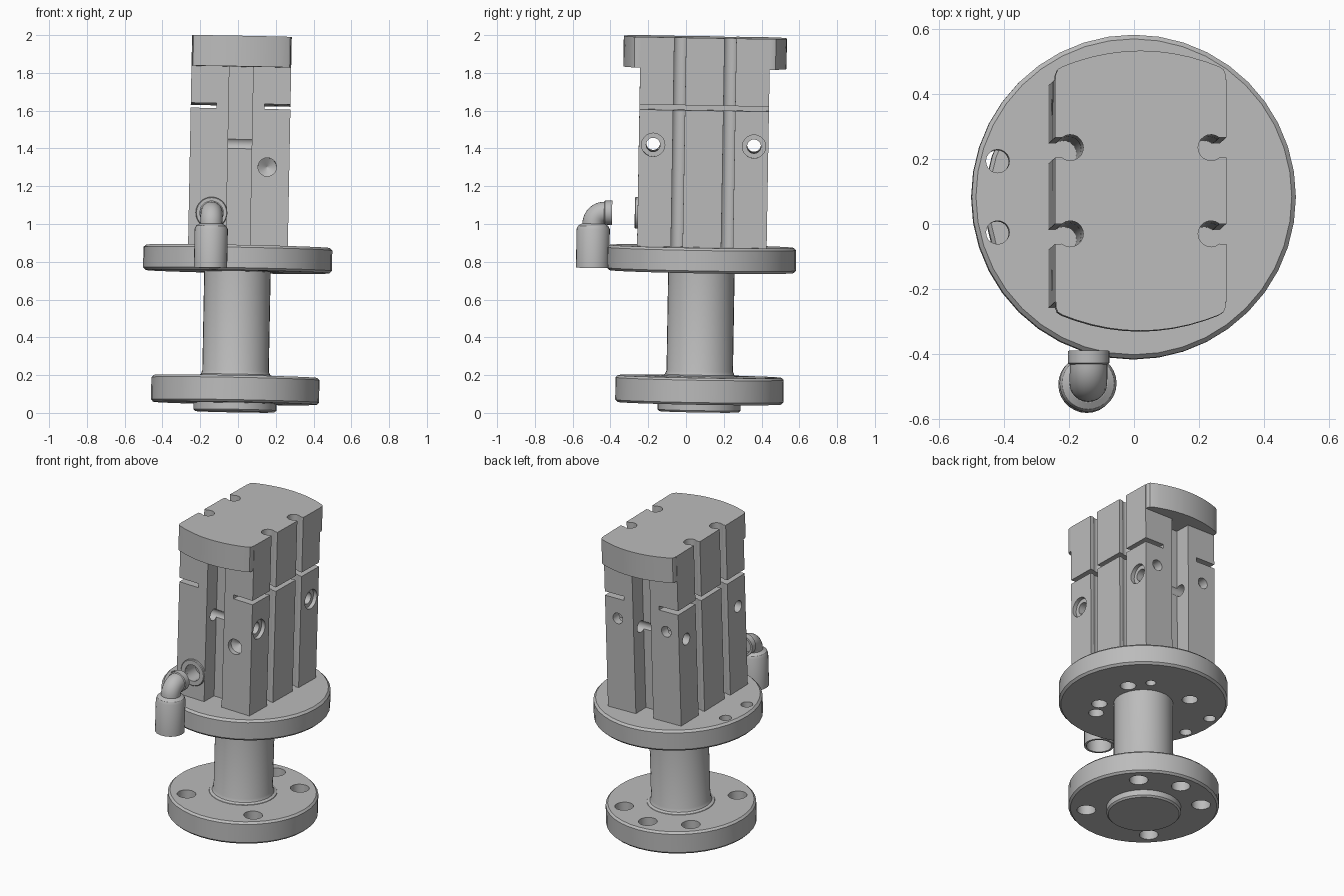
import bpy, bmesh, math
from mathutils import Vector, Matrix, Euler

if "Cube" in bpy.data.objects:
    bpy.data.objects.remove(bpy.data.objects["Cube"])

grey = bpy.data.materials.new("machined_grey")
grey.diffuse_color = (0.5, 0.5, 0.5, 1)
grey.use_nodes = True
grey.node_tree.nodes["Principled BSDF"].inputs["Base Color"].default_value = grey.diffuse_color
parts = []


def finish(name, bm, keep=True):
    bmesh.ops.recalc_face_normals(bm, faces=bm.faces)
    me = bpy.data.meshes.new(name)
    bm.to_mesh(me)
    bm.free()
    ob = bpy.data.objects.new(name, me)
    bpy.context.collection.objects.link(ob)
    me.materials.append(grey)
    if keep:
        parts.append(ob)
    return ob


def lathe(name, profile, n=32, loc=(0, 0, 0), axis=(0, 0, 1), closed=False, keep=True):
    """Revolve (radius, height) points around an axis through loc."""
    bm = bmesh.new()
    rings = [[bm.verts.new((r * math.cos(2 * math.pi * i / n), r * math.sin(2 * math.pi * i / n), z))
              for i in range(n)] for r, z in profile]
    pairs = list(zip(rings, rings[1:]))
    if closed:
        pairs.append((rings[-1], rings[0]))
    else:
        bm.faces.new(rings[0])
        bm.faces.new(rings[-1])
    for a, b in pairs:
        for i in range(n):
            j = (i + 1) % n
            bm.faces.new((a[i], a[j], b[j], b[i]))
    m = Matrix.Translation(loc) @ Vector(axis).to_track_quat('Z', 'Y').to_matrix().to_4x4()
    bm.transform(m)
    return finish(name, bm, keep)


def prism(name, pts, z0, z1, keep=True):
    """Extrude an outline in x, y from z0 to z1."""
    bm = bmesh.new()
    f = bm.faces.new([bm.verts.new((x, y, z0)) for x, y in pts])
    g = bmesh.ops.extrude_face_region(bm, geom=[f])
    bmesh.ops.translate(bm, vec=(0, 0, z1 - z0), verts=[v for v in g['geom'] if isinstance(v, bmesh.types.BMVert)])
    return finish(name, bm, keep)


def box(name, x0, x1, y0, y1, z0, z1, keep=True):
    return prism(name, [(x0, y0), (x1, y0), (x1, y1), (x0, y1)], z0, z1, keep)


def cut(ob, cutter):
    mod = ob.modifiers.new("cut", 'BOOLEAN')
    mod.operation, mod.solver, mod.object = 'DIFFERENCE', 'EXACT', cutter
    bpy.context.view_layer.objects.active = ob
    bpy.ops.object.modifier_apply(modifier=mod.name)
    bpy.data.objects.remove(cutter)


def drill(ob, r, loc, axis, depth, n=20, tip=0.0):
    prof = [(r, -depth), (r, 0.02)]
    if tip:
        prof.insert(0, (0.003, -depth - tip))
    cut(ob, lathe("drill", prof, n, loc, axis, keep=False))


def disc(name, r, z0, z1, c, n):
    return lathe(name, [(r - c, z0), (r, z0 + c), (r, z1 - c), (r - c, z1)], n)


# Lower flange with spigot, bolt holes
low = disc("lower_flange", 0.445, 0.045, 0.187, 0.012, 40)
for a in (45, 90, 135, 225, 315):
    t = math.radians(a)
    drill(low, 0.056, (0.34 * math.cos(t), 0.34 * math.sin(t), 0.2), (0, 0, 1), 0.2)
lathe("spigot", [(0.21, 0), (0.22, 0.01), (0.22, 0.06)], 40)

# Shaft with a fillet at its foot
lathe("shaft", [(0.205, 0.18), (0.2, 0.19), (0.184, 0.197), (0.176, 0.215), (0.176, 0.76)], 36)

# Upper flange with through holes and blind holes underneath
up = disc("upper_flange", 0.5, 0.742, 0.876, 0.013, 40)
for s in (-1, 1):
    drill(up, 0.036, (-0.42, 0.11 * s, 0.88), (0, 0, 1), 0.2)
for a, r, size in ((28, 0.24, 0.047), (130, 0.28, 0.047), (-40, 0.26, 0.047), (-62, 0.3, 0.045), (60, 0.26, 0.03)):
    t = math.radians(a)
    drill(up, size, (r * math.cos(t), r * math.sin(t), 0.742), (0, 0, -1), 0.07)

# Gripper body
W, D, TOP = 0.264, 0.343, 1.984
body = box("body", -W, W, -D, D, 0.87, TOP)
for sx in (-1, 1):
    # keyhole grooves on the sides
    for yc in (-0.133, 0.133):
        arc = [math.radians(50 + 260 * i / 14) for i in range(15)]
        pts = [(0.3, yc + 0.031)] + [(0.217 + 0.04 * math.cos(a), yc + 0.04 * math.sin(a)) for a in arc]
        pts.append((0.3, yc - 0.031))
        cut(body, prism("groove", [(sx * x, y) for x, y in pts], 0.8, 2.1, False))
    # horizontal slots under the jaws
    cut(body, box("slot", min(sx * 0.127, sx * 0.3), max(sx * 0.127, sx * 0.3), -0.4, 0.4, 1.6, 1.626, False))
for sy in (-1, 1):
    # centre grooves of the end faces
    cut(body, box("end_groove", -0.063, 0.063, min(sy * 0.24, sy * 0.4), max(sy * 0.24, sy * 0.4), 0.8, 1.823, False))
    # cross holes with a counterbore on the right
    drill(body, 0.037, (W, 0.267 * sy, 1.414), (1, 0, 0), 0.6)
    drill(body, 0.062, (W, 0.267 * sy, 1.414), (1, 0, 0), 0.025)
    # blind holes on the back
    drill(body, 0.035, (0.175 * sy, D, 1.47), (0, 1, 0), 0.06)
drill(body, 0.049, (0.147, -D, 1.293), (0, -1, 0), 0.03, tip=0.03)
drill(body, 0.052, (-0.143, -D, 1.045), (0, -1, 0), 0.09)

# Curved end caps, rounded at the corners
for sy, name in ((-1, "front_cap"), (1, "back_cap")):
    half = [(0.262, D - 0.001), (0.262, 0.358), (0.256, 0.374), (0.242, 0.383)]
    crown = [(x, 0.432 - 0.049 * (x / 0.242) ** 2) for x in (0.2, 0.15, 0.1, 0.05, 0)]
    right = half + crown
    pts = right + [(-x, y) for x, y in reversed(right[:-1])]
    prism(name, [(x, sy * y) for x, y in pts], 1.822, TOP)

# Air port ring on the front
lathe("port_ring", [(0.052, -0.01), (0.052, 0.015), (0.08, 0.015), (0.084, 0.011), (0.084, -0.01)], 28,
      (-0.143, -D, 1.045), (0, -1, 0), closed=True)

# Elbow fitting: hollow socket, bend, hollow collar
EX, EY, EZ, BR = -0.143, -0.5765, 1.043, 0.06
lathe("elbow_socket", [(0.075, 0.86), (0.075, 0.75), (0.088, 0.75), (0.088, 0.955), (0.08, 0.972), (0.06, 0.984)],
      28, (EX, EY, 0))
bm = bmesh.new()
n, steps, prev = 24, 10, None
for k in range(steps + 1):
    a = math.pi / 2 * k / steps
    ring = []
    for i in range(n):
        t = 2 * math.pi * i / n
        d = BR + 0.058 * math.cos(t)
        ring.append(bm.verts.new((EX + 0.058 * math.sin(t), EY + BR - d * math.cos(a), EZ - BR + d * math.sin(a))))
    if prev:
        for i in range(n):
            j = (i + 1) % n
            bm.faces.new((prev[i], prev[j], ring[j], ring[i]))
    if k in (0, steps):
        bm.faces.new(ring)
    prev = ring
finish("elbow_bend", bm)
lathe("elbow_collar", [(0.058, 0), (0.064, 0.004), (0.064, 0.042), (0.05, 0.042), (0.05, 0.01)], 28,
      (EX, -0.52, EZ), (0, 1, 0))

# Slight lean of the whole assembly, then shading
lean = Matrix.Translation((-0.017, 0.069, 0.006)) @ Euler((-0.017, 0.019, 0)).to_matrix().to_4x4()
bpy.ops.object.select_all(action='DESELECT')
for ob in parts:
    ob.data.transform(lean)
    ob.select_set(True)
bpy.context.view_layer.objects.active = body
bpy.ops.object.shade_smooth_by_angle(angle=math.radians(30))
